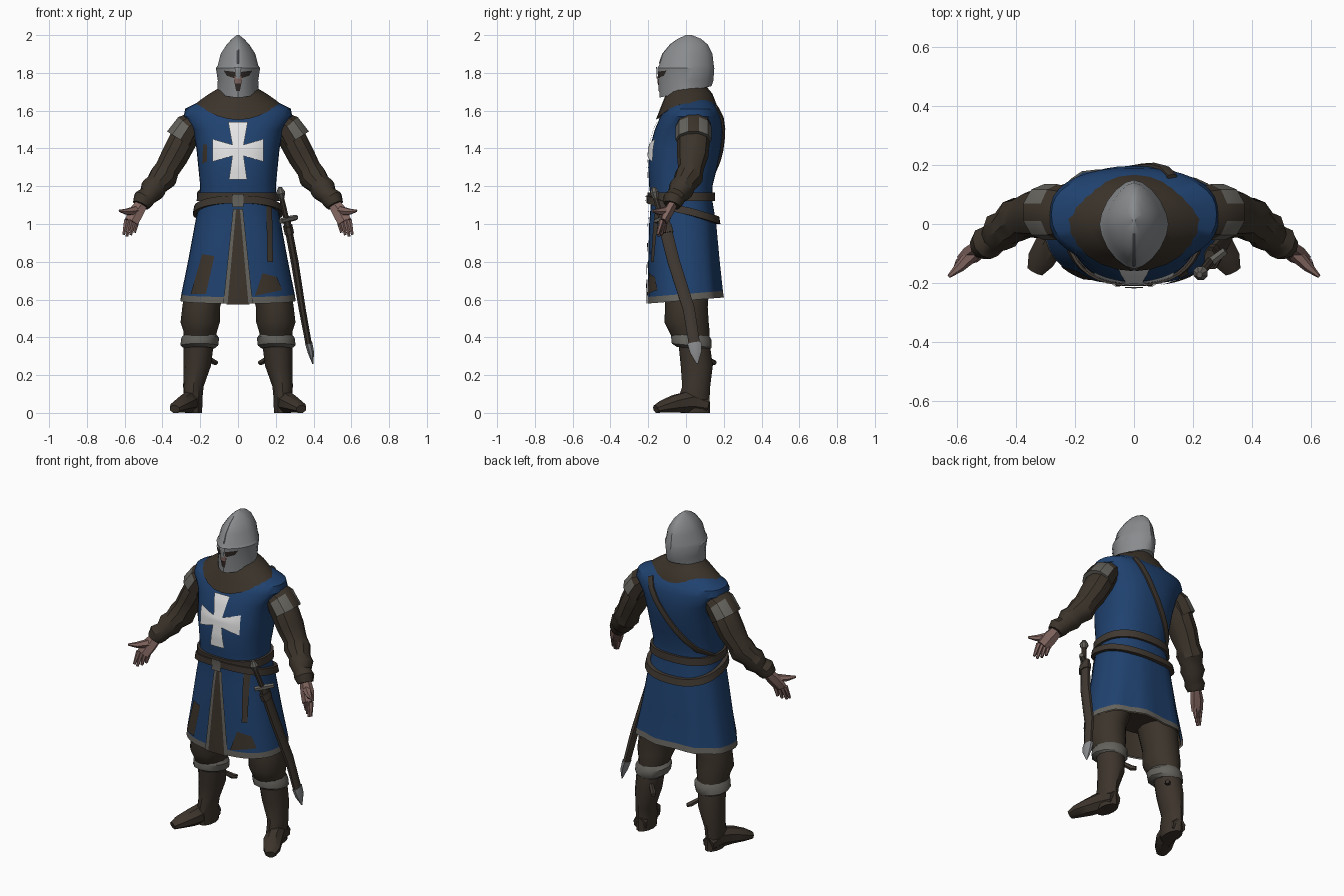
import bpy, bmesh, math
from mathutils import Vector

if "Cube" in bpy.data.objects:
    bpy.data.objects.remove(bpy.data.objects["Cube"])


def material(name, r, g, b):
    m = bpy.data.materials.new(name)
    m.diffuse_color = (r, g, b, 1)
    m.use_nodes = True
    m.node_tree.nodes["Principled BSDF"].inputs["Base Color"].default_value = m.diffuse_color
    return m


BLUE = material("blue cloth", 0.014, 0.054, 0.16)
WHITE = material("white cloth", 0.8, 0.8, 0.8)
BROWN = material("brown cloth", 0.045, 0.034, 0.024)
BOOT = material("boot leather", 0.046, 0.034, 0.025)
BELT = material("belt leather", 0.052, 0.04, 0.031)
GREY = material("grey trim", 0.13, 0.125, 0.11)
STEEL = material("steel", 0.25, 0.26, 0.27)
SKIN = material("skin", 0.22, 0.13, 0.115)
DARK = material("dark opening", 0.03, 0.022, 0.018)


def finish(name, bm, mats, rule=None, angle=35):
    bmesh.ops.recalc_face_normals(bm, faces=bm.faces)
    if rule:
        for f in bm.faces:
            f.material_index = rule(f.calc_center_median())
    me = bpy.data.meshes.new(name)
    bm.to_mesh(me)
    bm.free()
    for m in mats:
        me.materials.append(m)
    me.shade_smooth()
    me.set_sharp_from_angle(angle=math.radians(angle))
    bpy.context.collection.objects.link(bpy.data.objects.new(name, me))


def skin_rings(bm, rings, cap=True):
    vs = [[bm.verts.new(p) for p in r] for r in rings]
    n = len(vs[0])
    for a, b in zip(vs, vs[1:]):
        for i in range(n):
            j = (i + 1) % n
            bm.faces.new((a[i], a[j], b[j], b[i]))
    if cap:
        bm.faces.new(vs[0])
        bm.faces.new(vs[-1])


def at_height(rings, z):
    # ring = (z, half width, front y, back y, centre x), sorted upwards
    for a, b in zip(rings, rings[1:]):
        if z <= b[0]:
            break
    t = min(1, max(0, (z - a[0]) / (b[0] - a[0])))
    return [p + (q - p) * t for p, q in zip(a, b)]


def outline(ring, ang, e, grow=0):
    z, rx, yf, yb, cx = ring
    c, s = math.cos(ang), math.sin(ang)
    return Vector((cx + (rx + grow) * math.copysign(abs(c) ** (2 / e), c),
                   (yf + yb) / 2 + ((yb - yf) / 2 + grow) * math.copysign(abs(s) ** (2 / e), s), z))


def surface_y(rings, x, z, e, side=-1):
    _, rx, yf, yb, _ = at_height(rings, z)
    k = max(0, 1 - min(1, abs(x / rx)) ** e) ** (1 / e)
    return (yf + yb) / 2 + side * (yb - yf) / 2 * k


def loft(name, rings, mats, seg=16, e=2, lift=lambda i, p: 0, fold=lambda a, z: 1, rule=None, cap=True):
    bm, out = bmesh.new(), []
    for i, r in enumerate(rings):
        row = []
        for k in range(seg):
            a = math.tau * k / seg
            p = outline(r, a, e)
            f = fold(a, r[0])
            p.x *= f
            p.y *= f
            p.z += lift(i, p)
            row.append(p)
        out.append(row)
    skin_rings(bm, out, cap)
    finish(name, bm, mats, rule)


def tube(name, pts, radii, mats, seg=8, up=(0, 1, 0), rule=None):
    pts = [Vector(p) for p in pts]
    bm, out = bmesh.new(), []
    for i, (p, r) in enumerate(zip(pts, radii)):
        t = (pts[min(i + 1, len(pts) - 1)] - pts[max(i - 1, 0)]).normalized()
        side = t.cross(Vector(up)).normalized()
        other = side.cross(t)
        ra, rb = r if isinstance(r, tuple) else (r, r)
        out.append([p + side * ra * math.cos(math.tau * (k + .5) / seg)
                    + other * rb * math.sin(math.tau * (k + .5) / seg) for k in range(seg)])
    skin_rings(bm, out)
    finish(name, bm, mats, rule)


def plate(name, quads, rings, mat, e, off=0.006, n=6):
    # thin cloth or metal detail laid on the front of a lofted shape
    bm = bmesh.new()
    for q in quads:
        a, b, c, d = [Vector(p) for p in q]
        grid = []
        for i in range(n + 1):
            l, r = a.lerp(d, i / n), b.lerp(c, i / n)
            row = [l.lerp(r, j / n) for j in range(n + 1)]
            grid.append([bm.verts.new((p.x, surface_y(rings, p.x, p.y, e) - off, p.y)) for p in row])
        for i in range(n):
            for j in range(n):
                bm.faces.new((grid[i][j], grid[i][j + 1], grid[i + 1][j + 1], grid[i + 1][j]))
    bmesh.ops.remove_doubles(bm, verts=bm.verts, dist=1e-4)
    finish(name, bm, [mat])


def strap(name, zf, height, mat, grow):
    # belt that follows the body outline
    bm, seg, rows = bmesh.new(), 36, [[], [], [], []]
    for k in range(seg):
        a = math.tau * k / seg
        for row, dz, g in zip(rows, (-.5, -.5, .5, .5), (-.01, grow, grow, -.01)):
            row.append(outline(at_height(BODY, zf(a) + dz * height), a, BE, g))
    skin_rings(bm, rows, cap=False)
    finish(name, bm, [mat])


# Tunic with flared, pleated skirt, grey hem and brown lining
BE = 2.4
BODY = [(.595, .305, -.205, .195, 0), (.63, .3, -.205, .19, 0), (.8, .265, -.2, .175, 0),
        (1.0, .228, -.195, .16, 0), (1.12, .205, -.185, .14, 0), (1.2, .2, -.195, .14, 0),
        (1.3, .21, -.2, .165, 0), (1.4, .22, -.193, .185, 0), (1.5, .24, -.165, .197, 0),
        (1.57, .287, -.135, .19, 0), (1.61, .28, -.11, .175, 0), (1.65, .2, -.07, .14, 0),
        (1.69, .1, -.04, .1, 0)]
pleat = lambda a, z: 1 + .12 * math.cos(9 * a) * min(.35, max(0, 1.1 - z)) * max(0, math.sin(a))
hem = lambda i, p: .08 * p.y if i < 2 else 0
loft("tunic", BODY, [BLUE, GREY], 36, BE, hem, pleat, lambda c: 1 if c.z < .64 else 0, False)
loft("skirt_lining", [(z, rx - .012, yf + .012, yb - .012, 0) for z, rx, yf, yb, _ in BODY[:4]],
     [BROWN], 36, BE, hem, pleat, cap=False)

# White cross with flared arms
q, w, L, Z = .03, .06, .135, 1.39
cross = [[(-q, Z - q), (q, Z - q), (q, Z + q), (-q, Z + q)],
         [(-q, Z + q), (q, Z + q), (.052, Z + .15), (-.052, Z + .15)],
         [(-.048, Z - .155), (.048, Z - .155), (q, Z - q), (-q, Z - q)],
         [(q, Z - q), (L, Z - w), (L, Z + w), (q, Z + q)],
         [(-L, Z - w), (-q, Z - q), (-q, Z + q), (-L, Z + w)]]
plate("chest_cross", cross, BODY, WHITE, BE, .008)

# Front slit, its trim and torn patches
plate("skirt_slit", [[(-.06, .575), (.06, .575), (.012, 1.08), (-.012, 1.08)]], BODY, BROWN, BE, .005)
plate("slit_trim", [[(s * .055, .58), (s * .078, .58), (s * .026, 1.08), (s * .01, 1.08)] for s in (-1, 1)],
      BODY, GREY, BE, .008)
plate("torn_patches", [[(-.25, .63), (-.17, .63), (-.125, .83), (-.19, .84)],
                       [(.09, .62), (.235, .65), (.205, .72), (.13, .74)],
                       [(-.19, 1.32), (-.165, 1.33), (-.165, 1.42), (-.185, 1.42)]], BODY, BROWN, BE, .006)

# Belts, hanging strap, buckle and back strap
strap("waist_belt", lambda a: 1.145, .045, BELT, .014)
strap("sling_belt", lambda a: 1.075 - .055 * math.sin(a), .04, BELT, .022)
plate("hanging_strap", [[(.155, .8), (.185, .8), (.18, 1.1), (.15, 1.1)]], BODY, BELT, BE, .009)
plate("buckle", [[(-.03, 1.09), (.03, 1.09), (.03, 1.16), (-.03, 1.16)]], BODY, GREY, BE, .028, 2)
back = [(.13 - .33 * t ** 1.2, 1.62 - .46 * t) for t in [i / 8 for i in range(9)]]
tube("back_strap", [(x, surface_y(BODY, x, z, BE, 1) + .005, z) for x, z in back],
     [(.02, .01)] * 9, [BELT], 6)

# Hood collar draped over the shoulders, dipping at front and back
loft("hood_collar", [(1.638, .222, -.16, .19, 0), (1.655, .2, -.135, .165, 0), (1.69, .15, -.112, .14, 0),
                     (1.72, .1, -.09, .115, 0), (1.78, .085, -.08, .1, 0)], [BROWN], 24, 2,
     lift=lambda i, p: (-2.9, -1.6, -.6, 0, 0)[i] * p.y ** 2 + (.08 * p.y if i < 3 else 0))

# Helmet with brim line, eye slots and nose guard
HE = 1.65
HELM = [(1.70, .11, -.14, .135, 0), (1.76, .107, -.145, .145, 0), (1.825, .117, -.152, .15, 0),
        (1.84, .107, -.142, .147, 0), (1.9, .092, -.125, .14, 0), (1.95, .06, -.085, .115, 0),
        (1.98, .032, -.045, .08, 0), (2.0, .006, 0, .03, 0)]
loft("helmet", HELM, [STEEL], 20, HE, lift=lambda i, p: .22 * p.y if i == 0 else 0)
plate("eye_slots", [[(s * .014, 1.77), (s * .06, 1.785), (s * .075, 1.812), (s * .014, 1.805)]
                    for s in (-1, 1)], HELM, DARK, HE, .004)
plate("mouth_gap", [[(-.01, 1.705), (.01, 1.705), (.022, 1.765), (-.022, 1.765)]], HELM, DARK, HE, .004, 4)
plate("face", [[(-.016, 1.745), (.016, 1.745), (.02, 1.78), (-.02, 1.78)]], HELM, SKIN, HE, .006, 4)
plate("nose_guard", [[(-.01, 1.77), (.01, 1.77), (.018, 1.83), (-.018, 1.83)]], HELM, STEEL, HE, .009, 4)
ridge = [(-.14, 1.85), (-.122, 1.9), (-.08, 1.95), (-.04, 1.978), (.01, 1.995)]
tube("helmet_ridge", [(0, y, z) for y, z in ridge], [.005] * 5, [STEEL], 6, (1, 0, 0))

# Trouser seat under the skirt
loft("trouser_seat", [(.68, .2, -.11, .12, 0), (.8, .22, -.13, .13, 0), (1.0, .19, -.13, .12, 0)], [BROWN])

for s, tag in ((1, "left"), (-1, "right")):
    # Sleeves with wrinkles
    arm = [(.22, .04, 1.53), (.285, .04, 1.455), (.335, .035, 1.36), (.375, .025, 1.29), (.395, .015, 1.25),
           (.43, -.01, 1.21), (.45, -.025, 1.185), (.475, -.048, 1.15), (.5, -.065, 1.13), (.515, -.075, 1.1)]
    tube(tag + "_sleeve", [(s * x, y, z) for x, y, z in arm],
         [.075, (.078, .088), (.076, .083), .068, .077, .062, .07, .052, .058, .046], [BROWN], 10)
    tube(tag + "_short_sleeve", [(s * .2, .04, 1.56), (s * .26, .04, 1.515), (s * .305, .04, 1.445)],
         [(.05, .08), (.08, .095), (.088, .095)], [BROWN, GREY], 10,
         rule=lambda c: 1 if c.z < 1.525 and abs(c.x) > .265 else 0)
    # Hands
    tube(tag + "_palm", [(s * .505, -.065, 1.115), (s * .54, -.095, 1.06), (s * .565, -.12, 1.01)],
         [(.035, .025), (.045, .028), (.042, .02)], [SKIN], 6)
    tips = [(.605, -.15, .945), (.588, -.145, .935), (.568, -.13, .942), (.548, -.115, .955)]
    for i, t in enumerate(tips):
        root = (s * (.59 - .019 * i), -.128 + .006 * i, 1.02)
        tube(f"{tag}_finger_{i + 1}", [root, (s * t[0], t[1], t[2])], [.015, .008], [SKIN], 6)
    tube(tag + "_thumb", [(s * .545, -.1, 1.07), (s * .59, -.145, 1.065), (s * .628, -.178, 1.07)],
         [.026, .018, .006], [SKIN], 6)
    # Trouser legs, rolled cuffs and boots
    loft(tag + "_trouser_leg", [(.37, .085, -.06, .12, s * .205), (.43, .088, -.09, .125, s * .2),
                                (.48, .104, -.115, .12, s * .2), (.56, .1, -.11, .115, s * .195),
                                (.7, .11, -.12, .125, s * .165), (.9, .1, -.1, .11, s * .11)], [BROWN], 12)
    loft(tag + "_knee_cuff", [(.345, .08, -.05, .125, s * .205), (.36, .1, -.075, .135, s * .205),
                              (.4, .1, -.08, .135, s * .2), (.425, .08, -.07, .12, s * .2)], [GREY], 12,
         lift=lambda i, p: -.1 * p.y)
    loft(tag + "_boot_shaft", [(0, .045, -.03, .128, s * .235), (.08, .05, -.04, .125, s * .238),
                               (.14, .054, -.02, .128, s * .236), (.25, .073, -.028, .142, s * .216),
                               (.37, .08, -.04, .125, s * .208)], [BOOT], 12)
    tube(tag + "_foot", [(s * .235, .115, .04), (s * .245, .03, .06), (s * .28, -.06, .047),
                         (s * .315, -.12, .033), (s * .335, -.16, .02)],
         [(.042, .043), (.05, .065), (.055, .05), (.05, .035), (.03, .022)], [BOOT], 8, (0, 0, 1))
    tube(tag + "_boot_strap", [(s * .17, .1, .3), (s * .13, .135, .27), (s * .115, .155, .265)],
         [.014, .016, .012], [BELT], 6)

# Sword in its scabbard
tube("scabbard", [(.258, -.12, 1.02), (.3, -.065, .8), (.34, .015, .55), (.375, .045, .36)],
     [(.021, .035), (.022, .035), (.02, .034), (.018, .032)], [BELT], 8)
tube("scabbard_tip", [(.374, .044, .37), (.386, .052, .32), (.396, .06, .26)],
     [(.021, .04), (.018, .033), (.003, .004)], [STEEL], 8)
tube("sword_grip", [(.26, -.125, 1.01), (.228, -.165, 1.15)], [.016, .014], [BELT], 8)
tube("sword_guard", [(.225, -.16, 1.015), (.265, -.125, 1.025), (.31, -.09, 1.035)],
     [.014, .017, .014], [GREY], 6, (0, 0, 1))
tube("sword_pommel", [(.232, -.16, 1.135), (.226, -.167, 1.165), (.222, -.172, 1.195)],
     [.014, .026, .01], [GREY], 8)
tube("scabbard_loop", [(.263, -.115, .99), (.272, -.105, .95)], [(.027, .042)] * 2, [BELT], 8)
